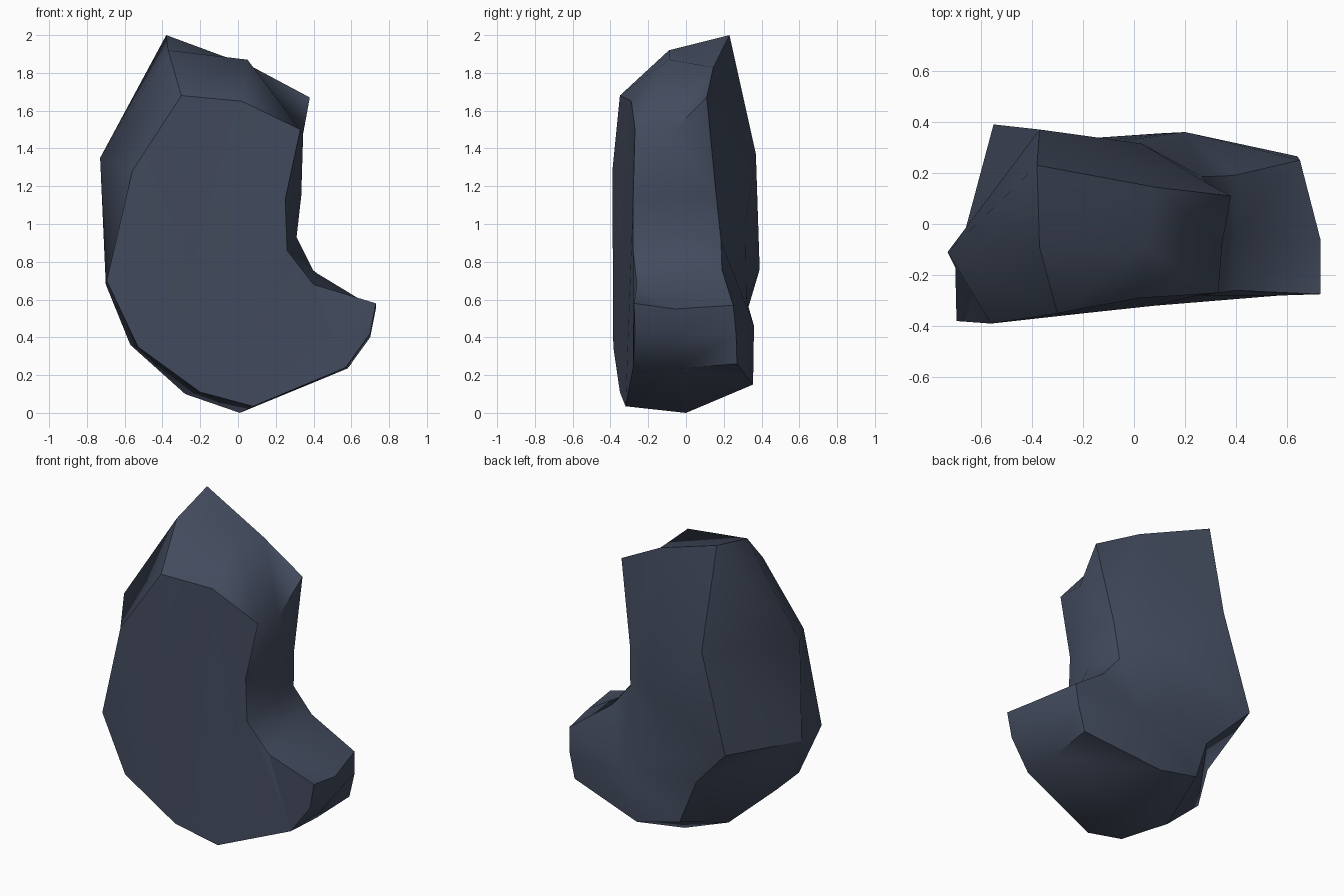
import bpy, bmesh, math

if "Cube" in bpy.data.objects:
    bpy.data.objects.remove(bpy.data.objects["Cube"])

# Outlines of the bent stone at the front, middle and back (same point order)
front = [(-.30, -.35, 1.68), (.02, -.29, 1.65), (.33, -.27, 1.50), (.25, -.28, 1.13),
         (.26, -.28, .86), (.40, -.26, .68), (.73, -.275, .58), (.70, -.27, .42),
         (.57, -.28, .24), (.08, -.32, .035), (-.20, -.35, .11), (-.53, -.385, .35),
         (-.695, -.38, .70), (-.56, -.39, 1.28)]
middle = [(-.37, -.09, 1.92), (.05, -.09, 1.87), (.345, -.08, 1.48), (.335, -.04, 1.15),
          (.31, -.04, .93), (.40, -.04, .75), (.73, -.06, .55), (.70, -.06, .40),
          (.58, -.04, .235), (.01, 0, 0), (-.28, -.03, .10), (-.57, -.10, .36),
          (-.70, -.17, .68), (-.73, -.11, 1.35)]
back = [(-.38, .23, 2.0), (.08, .145, 1.83), (.38, .11, 1.67), (.285, .16, 1.15),
        (.265, .185, .91), (.39, .19, .76), (.65, .25, .57), (.64, .265, .42),
        (.60, .27, .26), (.10, .355, .15), (-.19, .335, .22), (-.29, .31, .49),
        (-.55, .39, .76), (-.37, .37, 1.37)]

bm = bmesh.new()
rings = [[bm.verts.new(p) for p in ring] for ring in (front, middle, back)]
n = len(front)

# Sides; the listed quads are split along a chosen diagonal
falling = {(0, 1), (1, 1), (1, 11)}
rising = {(1, 12), (1, 13)}
for s, (a, b) in enumerate(zip(rings, rings[1:])):
    for i in range(n):
        j = (i + 1) % n
        if (s, i) in falling:
            bm.faces.new((a[i], a[j], b[i]))
            bm.faces.new((a[j], b[j], b[i]))
        elif (s, i) in rising:
            bm.faces.new((a[i], a[j], b[j]))
            bm.faces.new((a[i], b[j], b[i]))
        else:
            bm.faces.new((a[i], a[j], b[j], b[i]))

# Front cap
bm.faces.new(rings[0])

# Back cap: rounded upper body, crease, bulging foot
r = rings[2]
body = bm.verts.new((.03, .315, 1.0))
crease = bm.verts.new((-.08, .32, .60))
bulge = bm.verts.new((.20, .36, .46))
for face in ((r[0], r[1], body, r[13]), (r[1], r[2], r[3], body), (r[3], r[4], body),
             (r[4], crease, body), (crease, r[12], r[13], body), (crease, r[11], r[12])):
    bm.faces.new(face)
loop = [crease] + r[4:12]
for i in range(len(loop)):
    bm.faces.new((bulge, loop[i], loop[(i + 1) % len(loop)]))

bmesh.ops.triangulate(bm, faces=[f for f in bm.faces if len(f.verts) > 3])
bmesh.ops.recalc_face_normals(bm, faces=bm.faces)

# Smooth faces with sharp rims around the front, back and upper left
rims = [set(rings[0]), set(rings[2]), {rings[0][0], rings[1][0], rings[2][0]}]
for f in bm.faces:
    f.smooth = True
for e in bm.edges:
    rim = any(set(e.verts) <= k for k in rims) and e.calc_face_angle() > math.radians(20)
    e.smooth = not (rim or e.calc_face_angle() > math.radians(60))

mesh = bpy.data.meshes.new("stone")
bm.to_mesh(mesh)
bm.free()
stone = bpy.data.objects.new("stone", mesh)
bpy.context.collection.objects.link(stone)

# Colour
slate = bpy.data.materials.new("dark slate")
slate.diffuse_color = (.055, .070, .110, 1)
slate.use_nodes = True
slate.node_tree.nodes["Principled BSDF"].inputs["Base Color"].default_value = slate.diffuse_color
mesh.materials.append(slate)
